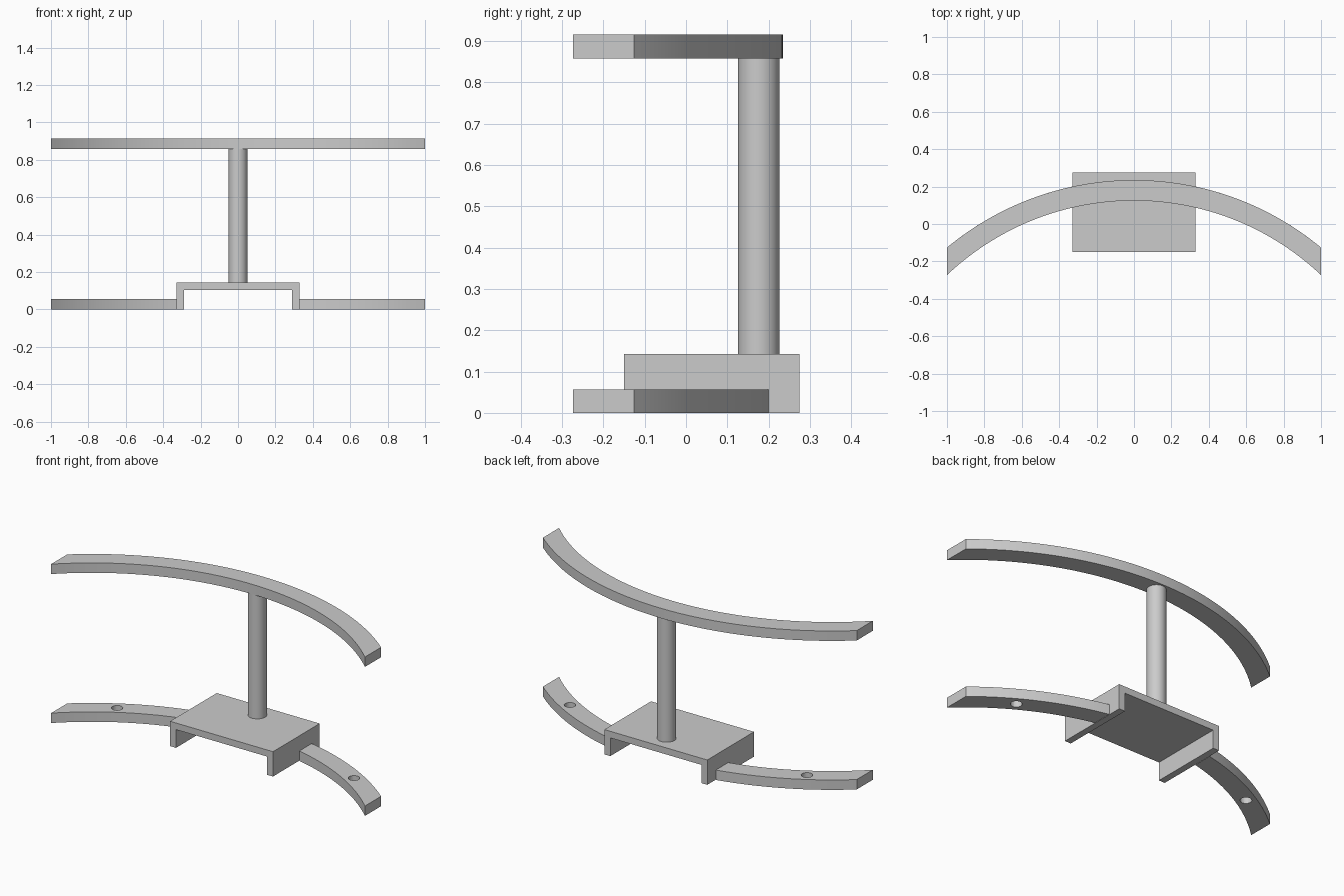
import bpy
import math

cube = bpy.data.objects.get("Cube")
if cube:
    bpy.data.objects.remove(cube, do_unlink=True)

# One plain grey for everything
grey = bpy.data.materials.new("light_grey")
grey.use_nodes = True
COLOR = (0.6, 0.6, 0.6, 1)
grey.diffuse_color = COLOR
grey.node_tree.nodes["Principled BSDF"].inputs["Base Color"].default_value = COLOR

ARC_Y = -1.33                      # centre of the curved bars
R_OUT, R_IN = 1.565, 1.455
BAR_H = 0.057


def finish(obj, smooth=False):
    obj.data.materials.clear()
    obj.data.materials.append(grey)
    if smooth:
        bpy.ops.object.select_all(action='DESELECT')
        obj.select_set(True)
        bpy.context.view_layer.objects.active = obj
        bpy.ops.object.shade_smooth_by_angle(angle=math.radians(30))
    return obj


def extrude_profile(name, points, vector, smooth=False):
    """Closed prism from an outline and its extrusion vector."""
    n = len(points)
    verts = list(points) + [tuple(a + b for a, b in zip(p, vector)) for p in points]
    faces = [(i, (i + 1) % n, n + (i + 1) % n, n + i) for i in range(n)]
    # Caps are strips between the two halves of the outline
    for i in range(n // 2 - 1):
        cap = (i, i + 1, n - 2 - i, n - 1 - i)
        faces += [cap[::-1], tuple(n + k for k in cap)]
    mesh = bpy.data.meshes.new(name)
    mesh.from_pydata(verts, [], faces)
    mesh.validate()
    obj = bpy.data.objects.new(name, mesh)
    bpy.context.collection.objects.link(obj)
    return finish(obj, smooth)


def curved_bar(name, x0, x1, z, steps):
    """Arc-shaped bar whose ends are cut straight across x."""
    xs = [x0 + (x1 - x0) * i / steps for i in range(steps + 1)]
    inner = [(x, ARC_Y + math.sqrt(R_IN ** 2 - x * x), z) for x in xs]
    outer = [(x, ARC_Y + math.sqrt(R_OUT ** 2 - x * x), z) for x in reversed(xs)]
    return extrude_profile(name, inner + outer, (0, 0, BAR_H), True)


def drill(obj, x, y):
    """Round hole straight through a bar."""
    bpy.ops.mesh.primitive_cylinder_add(vertices=24, radius=0.03, depth=0.3, location=(x, y, 0))
    cutter = finish(bpy.context.object)
    cutter.hide_render = True
    mod = obj.modifiers.new("hole", 'BOOLEAN')
    mod.operation, mod.object, mod.solver = 'DIFFERENCE', cutter, 'EXACT'
    bpy.context.view_layer.objects.active = obj
    bpy.ops.object.modifier_apply(modifier=mod.name)
    bpy.data.objects.remove(cutter, do_unlink=True)
    finish(obj, True)


# Upper bar
curved_bar("upper_bar", -1, 1, 0.915 - BAR_H, 64)

# Lower arms, each with a screw hole
mid, angle = (R_OUT + R_IN) / 2, math.radians(30)
for side, name in ((1, "left_arm"), (-1, "right_arm")):
    ends = sorted((side * 0.33, side))
    arm = curved_bar(name, *ends, 0, 24)
    drill(arm, side * mid * math.sin(angle), ARC_Y + mid * math.cos(angle))

# Channel-shaped bracket, open below
W, T, H = 0.328, 0.038, 0.143
outline = [(-W, 0), (-W, H), (W, H), (W, 0),
           (W - T, 0), (W - T, H - T), (T - W, H - T), (T - W, 0)]
extrude_profile("bracket", [(x, -0.15, z) for x, z in outline], (0, 0.425, 0))

# Post
bottom, top = H, 0.915 - BAR_H
bpy.ops.mesh.primitive_cylinder_add(vertices=48, radius=0.05, depth=top - bottom,
                                    location=(0, 0.176, (top + bottom) / 2))
post = bpy.context.object
post.name = "post"
finish(post, True)
